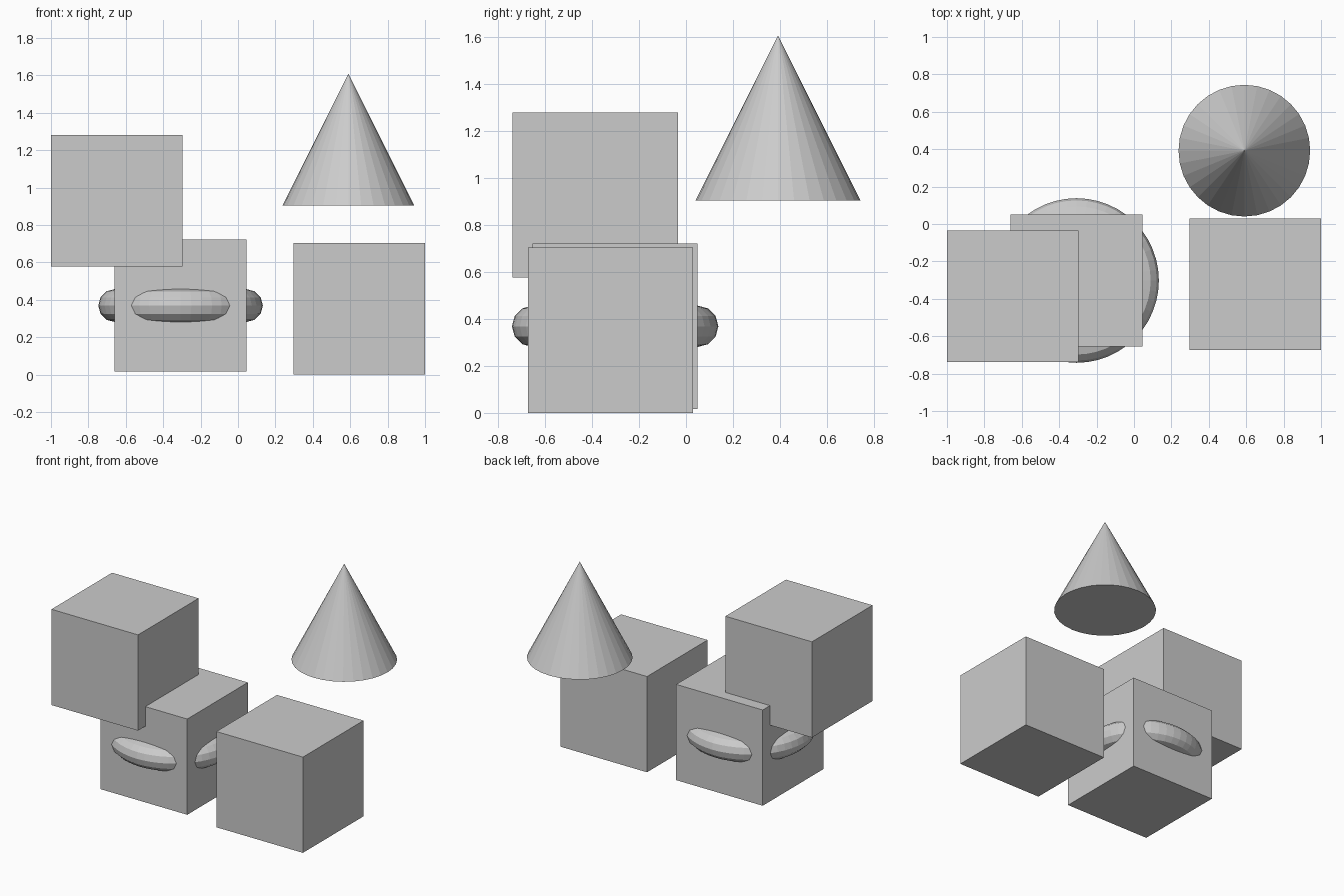
import bpy

if "Cube" in bpy.data.objects:
    bpy.data.objects.remove(bpy.data.objects["Cube"])

U = 0.352  # half-width shared by every primitive


def cube(name, location):
    bpy.ops.mesh.primitive_cube_add(size=2 * U, location=location)
    bpy.context.object.name = name


# Three equal cubes
cube("upper_cube", (-0.648, -0.387, 0.929))
cube("ringed_cube", (-0.307, -0.302, 0.369))
cube("right_cube", (0.648, -0.322, U))

# Ring passing through the faces of the ringed cube
bpy.ops.mesh.primitive_torus_add(location=(-0.307, -0.302, 0.369),
                                 major_radius=U, minor_radius=U / 4,
                                 major_segments=48, minor_segments=12)
bpy.context.object.name = "ring"

# Floating cone
bpy.ops.mesh.primitive_cone_add(vertices=32, radius1=U, radius2=0, depth=2 * U,
                                location=(0.59, 0.392, 1.257))
bpy.context.object.name = "cone"
